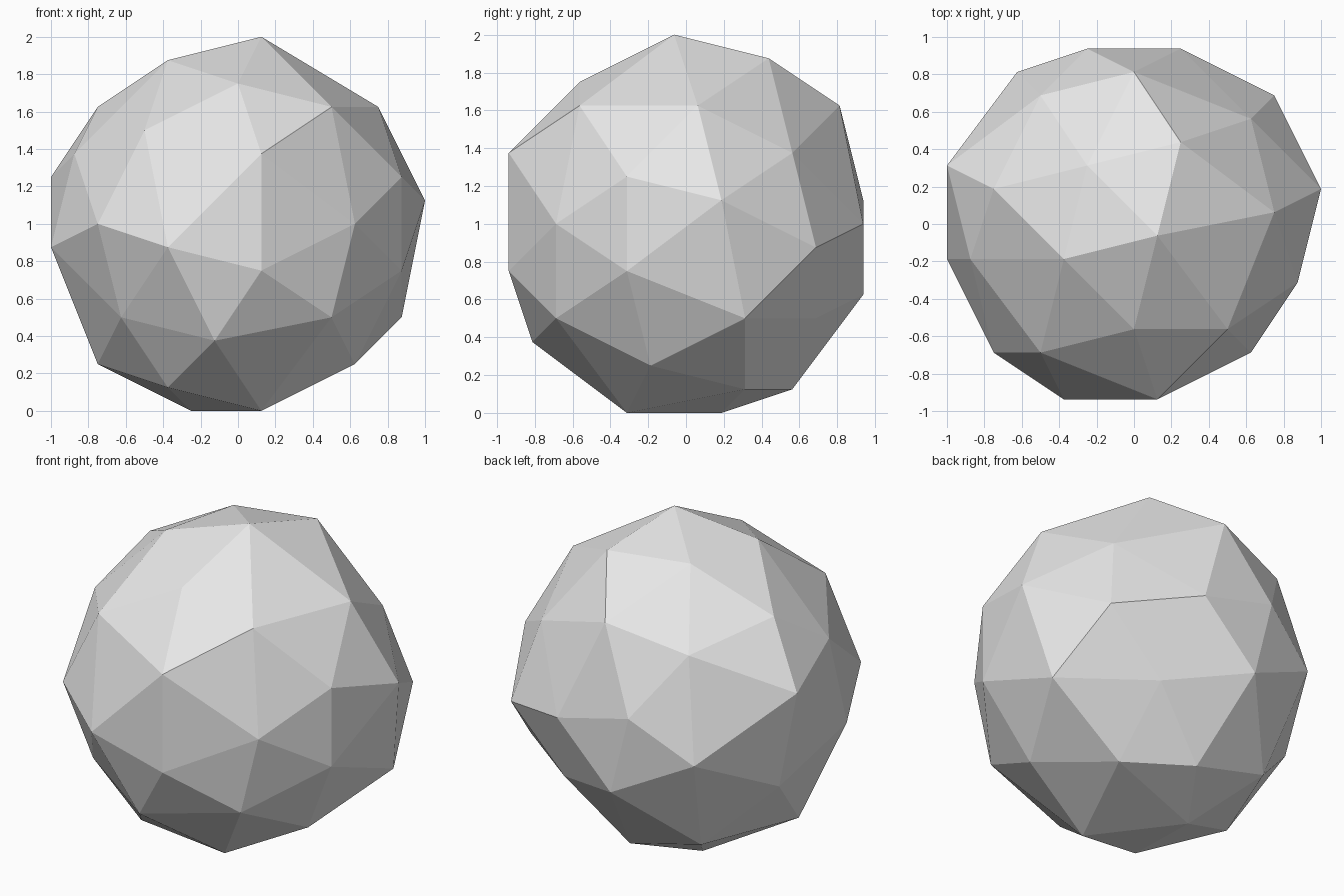
import bpy
import bmesh
import math
from mathutils import Matrix, Vector

cube = bpy.data.objects.get("Cube")
if cube:
    bpy.data.objects.remove(cube, do_unlink=True)


def make_material(name, color):
    material = bpy.data.materials.new(name)
    material.use_nodes = True
    material.diffuse_color = color
    material.node_tree.nodes["Principled BSDF"].inputs["Base Color"].default_value = color
    return material


def tilt_matrix(pole, side):
    """Rotation that carries +z to the pole and +x towards the side."""
    up = Vector(pole).normalized()
    across = Vector(side)
    across = (across - up * across.dot(up)).normalized()
    return Matrix((across, up.cross(across), up)).transposed()


# Stone settings: size in grid cells, offset before snapping, tilt of the ball
GRID = 8
RADIUS = 8.03
OFFSET = Vector((0.31, 0.03, 0.21))
TILT = tilt_matrix((0.333, 0.392, 0.858), (-0.686, 0.181, 0.705))

# Corners chipped by one cell after snapping
CHIPS = {(-7, -3, 3): (-7, -2, 3), (2, -8, -2): (1, -8, -2)}

# Stone: a tilted low-poly ball with every corner snapped to a coarse grid
bm = bmesh.new()
bmesh.ops.create_icosphere(bm, subdivisions=2, radius=1.0)
for vert in bm.verts:
    point = TILT @ vert.co.normalized() * RADIUS + OFFSET
    cell = tuple(math.floor(value) for value in point)
    x, y, z = CHIPS.get(cell, cell)
    vert.co = Vector((x, y + 0.5, z + GRID)) / GRID

bmesh.ops.recalc_face_normals(bm, faces=bm.faces)
for face in bm.faces:
    face.smooth = False

mesh = bpy.data.meshes.new("faceted_stone")
bm.to_mesh(mesh)
bm.free()
mesh.materials.append(make_material("light_grey_stone", (0.8, 0.8, 0.8, 1.0)))
stone = bpy.data.objects.new("faceted_stone", mesh)
bpy.context.collection.objects.link(stone)
